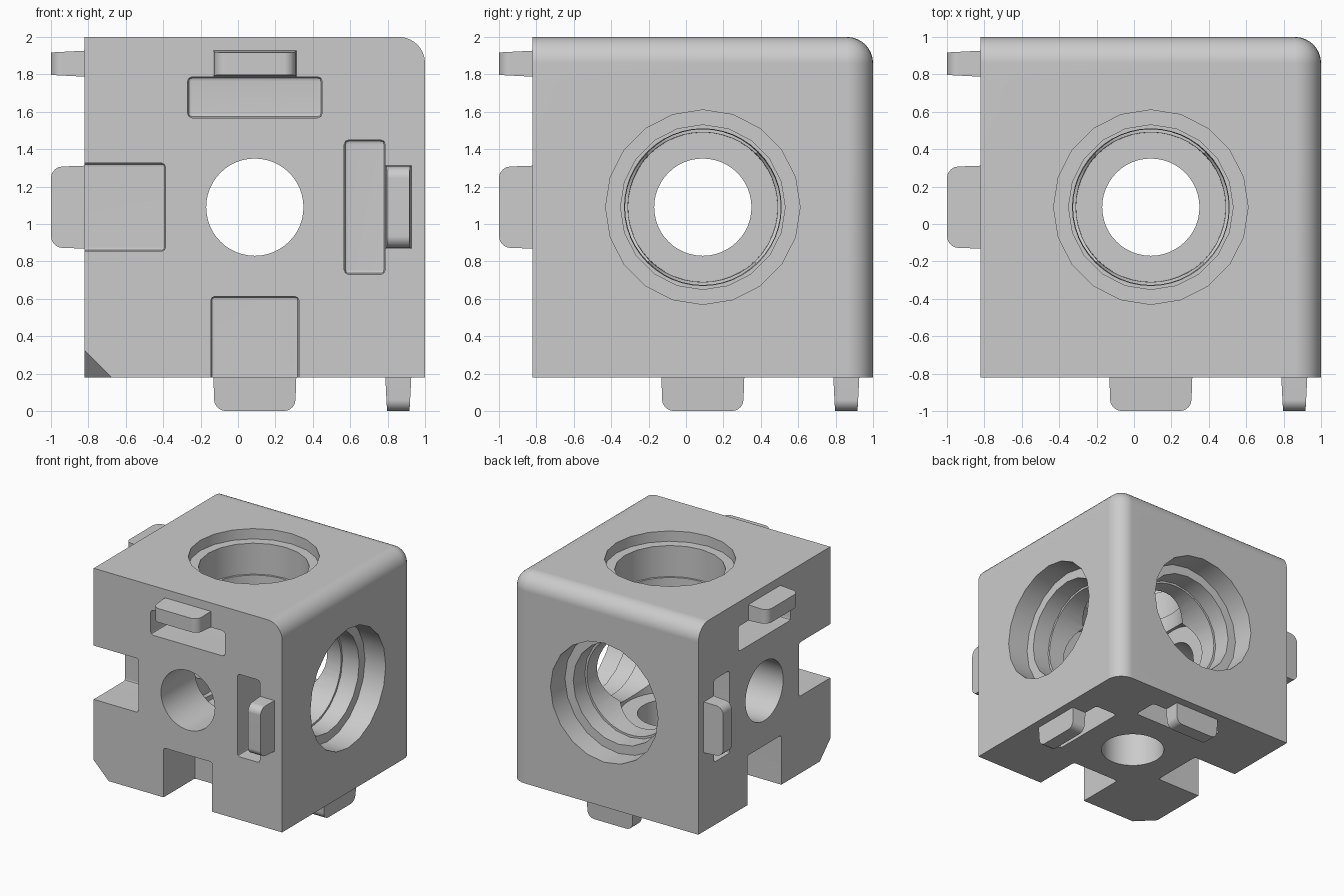
import bpy, bmesh
from mathutils import Vector

if "Cube" in bpy.data.objects:
    bpy.data.objects.remove(bpy.data.objects["Cube"])

HALF = 0.91                          # half the block's side
CENTRE = Vector((0.09, 0.09, 1.09))  # centre of the block

grey = bpy.data.materials.new("light_grey")
grey.use_nodes = True
grey.diffuse_color = (0.6, 0.6, 0.6, 1)
grey.node_tree.nodes["Principled BSDF"].inputs["Base Color"].default_value = (0.6, 0.6, 0.6, 1)


def box(low, high):
    bm = bmesh.new()
    bmesh.ops.create_cube(bm, size=1)
    for v in bm.verts:
        v.co = [(a + b) / 2 + c * (b - a) for a, b, c in zip(low, high, v.co)]
    return bm


def bevel(bm, geom, radius, segments, affect='EDGES'):
    bmesh.ops.bevel(bm, geom=geom, offset=radius, segments=segments,
                    profile=0.5, affect=affect, clamp_overlap=True)


def cylinder(r_low, r_high, low, high, sides):
    bm = bmesh.new()
    bmesh.ops.create_cone(bm, cap_ends=True, segments=sides, radius1=r_low,
                          radius2=r_high, depth=high - low)
    bmesh.ops.translate(bm, verts=bm.verts, vec=(0, 0, (low + high) / 2))
    return bm


def finish(bm, name, turns=0, swap=False):
    """Swap x and z if asked, cycle the axes, and place about the block centre."""
    for v in bm.verts:
        co = v.co.zyx if swap else v.co.copy()
        for _ in range(turns):
            co = co.zxy
        v.co = co + CENTRE
    bm.normal_update()
    bmesh.ops.recalc_face_normals(bm, faces=bm.faces)
    mesh = bpy.data.meshes.new(name)
    bm.to_mesh(mesh)
    bm.free()
    mesh.materials.append(grey)
    obj = bpy.data.objects.new(name, mesh)
    bpy.context.collection.objects.link(obj)
    return obj


def smooth(obj):
    bpy.ops.object.select_all(action='DESELECT')
    obj.select_set(True)
    bpy.context.view_layer.objects.active = obj
    bpy.ops.object.shade_smooth_by_angle(angle=0.55)
    mod = obj.modifiers.new("flat_faces", 'WEIGHTED_NORMAL')
    mod.keep_sharp = True


def carve(obj, cutter):
    """Cut one closed shape out of the object and remove the cutter."""
    cutter.hide_render = True
    mod = obj.modifiers.new("cut", 'BOOLEAN')
    mod.operation = 'DIFFERENCE'
    mod.solver = 'MANIFOLD'
    mod.object = cutter
    bpy.context.view_layer.update()
    carved = bpy.data.meshes.new_from_object(
        obj.evaluated_get(bpy.context.evaluated_depsgraph_get()))
    obj.modifiers.clear()
    obj.data = carved
    bpy.data.objects.remove(cutter)


# Block: one corner cut off, three rounded edges meet at the opposite corner
bm = box([-HALF] * 3, [HALF] * 3)
bevel(bm, [v for v in bm.verts if max(v.co) < 0], 0.145, 1, 'VERTICES')
bevel(bm, [e for e in bm.edges if any(min(v.co) > 0 for v in e.verts)], 0.14, 8)
block = finish(bm, "block")

# The bore's wide step is shallow on the top and deeper on the two sides
for turn, step in enumerate((0.82, 0.71, 0.71)):
    # Stepped bore, with a narrow hole through the far wall
    for r_low, r_high, low, high, sides in ((0.26, 0.26, -1, 0, 48),
                                            (0.40, 0.42, -0.44, 0.6, 48),
                                            (0.44, 0.44, 0.55, 0.9, 20),
                                            (0.52, 0.52, step, 1, 20)):
        carve(block, finish(cylinder(r_low, r_high, low, high, sides), "bore_cutter", turn))
    # Notch across the middle of an edge
    bm = box((-1.1, -1.1, -0.235), (-0.478, -0.478, 0.235))
    bevel(bm, bm.edges[:], 0.02, 2)
    carve(block, finish(bm, "notch_cutter", turn))
    # Pockets beside the tabs
    for swap in (False, True):
        bm = box((-0.36, -1.1, 0.478), (0.36, -0.478, 0.697))
        bevel(bm, bm.edges[:], 0.025, 2)
        carve(block, finish(bm, "pocket_cutter", turn, swap))

block.data.materials.clear()
block.data.materials.append(grey)
for poly in block.data.polygons:
    poly.material_index = 0
smooth(block)

# Tapered tabs with rounded tips, two on each closed face
for turn, face in enumerate(("front", "bottom", "right")):
    for swap in (False, True):
        bm = box((-0.222, -1.09, 0.697), (0.222, -0.90, 0.837))
        tip = [v for v in bm.verts if v.co.y < -1]
        for v in tip:
            v.co.x *= 0.97
            v.co.z = 0.767 + (v.co.z - 0.767) * 0.86
        corners = [e for e in bm.edges if all(v in tip for v in e.verts)
                   and e.verts[0].co.x * e.verts[1].co.x > 0]
        bevel(bm, corners, 0.06, 5)
        side = "second" if swap else "first"
        smooth(finish(bm, f"{face}_{side}_tab", turn, swap))
